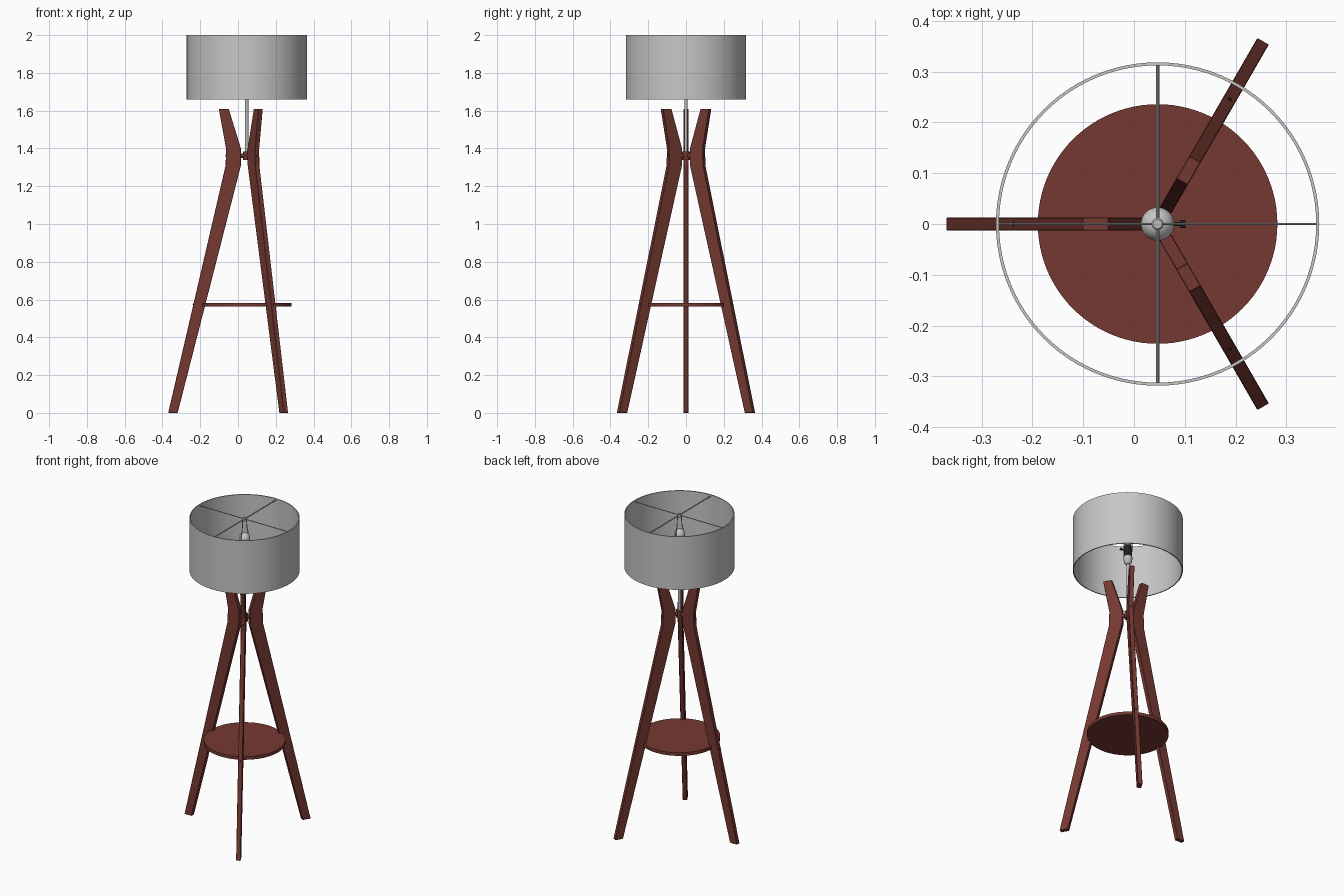
import bpy, bmesh, math
from mathutils import Vector, Matrix

if "Cube" in bpy.data.objects:
    bpy.data.objects.remove(bpy.data.objects["Cube"])

CX = 0.0465  # lamp axis position on x


def mat(name, rgb):
    m = bpy.data.materials.new(name)
    m.diffuse_color = (*rgb, 1)
    m.use_nodes = True
    m.node_tree.nodes["Principled BSDF"].inputs["Base Color"].default_value = m.diffuse_color
    return m


WOOD = mat("red brown wood", (0.18, 0.04, 0.031))
SHADE = mat("light grey fabric", (0.57, 0.57, 0.58))
METAL = mat("grey metal", (0.5, 0.5, 0.5))
BLACK = mat("black plastic", (0.015, 0.015, 0.015))


def finish(name, bm, material, smooth=True):
    bmesh.ops.recalc_face_normals(bm, faces=bm.faces[:])
    me = bpy.data.meshes.new(name)
    bm.to_mesh(me)
    bm.free()
    me.materials.append(material)
    ob = bpy.data.objects.new(name, me)
    bpy.context.collection.objects.link(ob)
    if smooth:
        bpy.ops.object.select_all(action='DESELECT')
        ob.select_set(True)
        bpy.context.view_layer.objects.active = ob
        bpy.ops.object.shade_smooth_by_angle(angle=math.radians(35))
    return ob


def lathe(name, profile, material, steps=32, closed=False):
    """Spin an (r, z) profile round the lamp axis."""
    bm = bmesh.new()
    vs = [bm.verts.new((CX + r, 0, z)) for r, z in profile]
    pairs = list(zip(vs, vs[1:])) + ([(vs[-1], vs[0])] if closed else [])
    es = [bm.edges.new(p) for p in pairs]
    bmesh.ops.spin(bm, geom=vs + es, cent=(CX, 0, 0), axis=(0, 0, 1),
                   angle=math.tau, steps=steps, use_duplicate=False)
    bmesh.ops.remove_doubles(bm, verts=bm.verts[:], dist=1e-5)
    return finish(name, bm, material)


def rod(name, a, b, radius, material, sides=16):
    a, b = Vector(a), Vector(b)
    d = b - a
    bm = bmesh.new()
    m = Matrix.Translation((a + b) / 2) @ d.to_track_quat('Z', 'Y').to_matrix().to_4x4()
    bmesh.ops.create_cone(bm, cap_ends=True, segments=sides, radius1=radius,
                          radius2=radius, depth=d.length, matrix=m)
    return finish(name, bm, material)


def polar(r, ang, z):
    return (CX + r * math.cos(ang), r * math.sin(ang), z)


# Three bent legs, with hub pins and screw heads
LEG = [(0.416, 0), (0.112, 1.31), (0.110, 1.40), (0.148, 1.61),
       (0.096, 1.61), (0.031, 1.40), (0.031, 1.31), (0.366, 0)]
HALF = 0.013
for i, deg in enumerate((180, 60, -60)):
    ang = math.radians(deg)
    bm = bmesh.new()
    f = bm.faces.new([bm.verts.new((r, -HALF, z)) for r, z in LEG])
    ext = bmesh.ops.extrude_face_region(bm, geom=[f])
    bmesh.ops.translate(bm, vec=(0, 2 * HALF, 0),
                        verts=[v for v in ext['geom'] if isinstance(v, bmesh.types.BMVert)])
    bmesh.ops.bevel(bm, geom=bm.edges[:], offset=0.0015, segments=1, affect='EDGES')
    bmesh.ops.transform(bm, verts=bm.verts[:],
                        matrix=Matrix.Translation((CX, 0, 0)) @ Matrix.Rotation(ang, 4, 'Z'))
    finish(f"leg_{i + 1}", bm, WOOD, smooth=False)
    rod(f"hub_pin_{i + 1}", polar(0.012, ang, 1.362), polar(0.04, ang, 1.362), 0.012, WOOD)
    rod(f"upper_screw_{i + 1}", polar(0.10, ang, 1.362), polar(0.1135, ang, 1.362), 0.005, BLACK)
    rod(f"shelf_screw_{i + 1}", polar(0.27, ang, 0.572), polar(0.286, ang, 0.575), 0.004, BLACK)

# Round shelf and centre hub
lathe("shelf", [(0, 0.562), (0.236, 0.562), (0.236, 0.582), (0, 0.582)], WOOD, 96)
lathe("hub", [(0, 1.34), (0.02, 1.34), (0.02, 1.385), (0, 1.385)], WOOD, 24)

# Stem, cup and socket
rod("stem", (CX, 0, 1.37), (CX, 0, 1.72), 0.009, METAL)
lathe("socket_cup", [(0, 1.70), (0.012, 1.70), (0.022, 1.712), (0.026, 1.735), (0.026, 1.75), (0, 1.75)], METAL)
lathe("socket", [(0, 1.75), (0.023, 1.75), (0.023, 1.815), (0.019, 1.825), (0, 1.825)], BLACK)
rod("switch_stem", (CX + 0.02, 0, 1.785), (CX + 0.045, 0, 1.785), 0.004, BLACK)
rod("switch_key", (CX + 0.045, 0, 1.785), (CX + 0.055, 0, 1.785), 0.008, BLACK)

# Bulb
R = 0.033
lathe("bulb", [(0.014, 1.82), (0.018, 1.835)] +
      [(R * math.cos(t), 1.868 + R * math.sin(t))
       for t in (math.radians(-50 + 14 * k) for k in range(10))] + [(0, 1.901)], SHADE)

# Harp holding the shade
for side, s in (("left", -1), ("right", 1)):
    pts = [(0.02, 1.755), (0.036, 1.77), (0.036, 1.89), (0.024, 1.925), (0.02, 1.98), (0, 1.988)]
    for k, (p, q) in enumerate(zip(pts, pts[1:])):
        rod(f"harp_{side}_{k + 1}", (CX, s * p[0], p[1]), (CX, s * q[0], q[1]), 0.0025, METAL, 8)

# Drum shade with spokes and finial
lathe("shade", [(0.3185, 1.66), (0.3185, 2.0), (0.3125, 2.0), (0.3125, 1.66)], SHADE, 96, True)
rod("spoke_y", (CX, -0.314, 1.99), (CX, 0.314, 1.99), 0.0035, METAL, 10)
rod("spoke_x", (CX - 0.314, 0, 1.99), (CX + 0.314, 0, 1.99), 0.0025, METAL, 10)
lathe("finial", [(0, 1.98), (0.012, 1.98), (0.012, 1.996), (0.009, 1.999), (0, 1.999)], METAL, 24)
